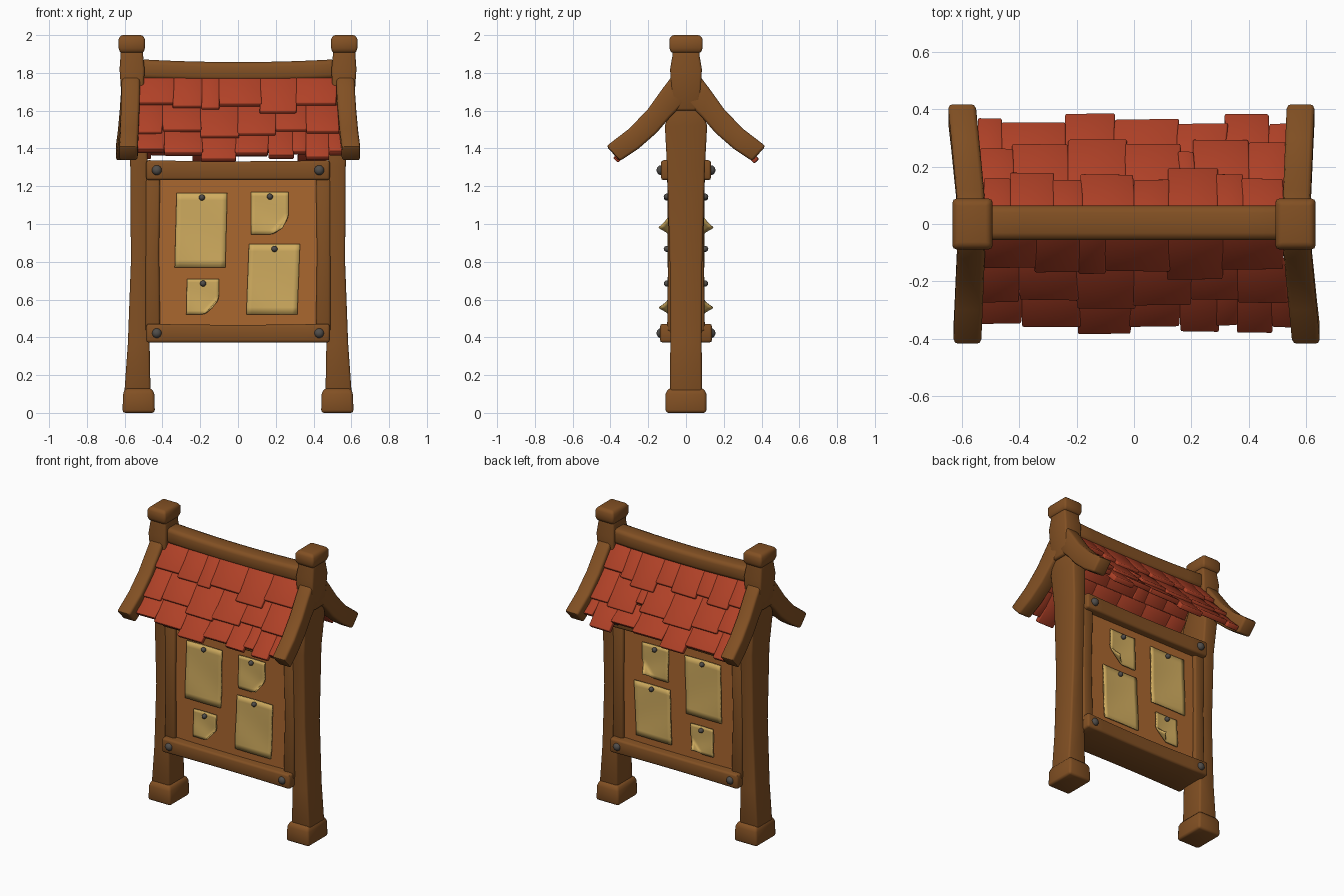
import bpy, bmesh, math, random
from mathutils import Vector, Matrix

random.seed(4)
cube = bpy.data.objects.get("Cube")
if cube:
    bpy.data.objects.remove(cube, do_unlink=True)


def material(name, rgb):
    lin = [((c / 255 + 0.055) / 1.055) ** 2.4 for c in rgb] + [1]
    m = bpy.data.materials.new(name)
    m.use_nodes = True
    m.diffuse_color = lin
    bsdf = m.node_tree.nodes["Principled BSDF"]
    bsdf.inputs["Base Color"].default_value = lin
    bsdf.inputs["Roughness"].default_value = 0.8
    return m


WOOD = material("brown wood", (130, 80, 35))
BOARD = material("orange board", (170, 103, 47))
TILE = material("red tile", (176, 65, 39))
PAPER = material("yellow paper", (208, 172, 95))
IRON = material("dark iron", (80, 77, 74))


def finish(name, bm, mat, bevel=0.0):
    """Soften hard edges, smooth-shade and link the part."""
    bmesh.ops.recalc_face_normals(bm, faces=bm.faces)
    if bevel:
        hard = [e for e in bm.edges if e.calc_face_angle(0) > math.radians(35)]
        bmesh.ops.bevel(bm, geom=hard, offset=bevel, segments=2, profile=0.5,
                        affect='EDGES', clamp_overlap=True)
    me = bpy.data.meshes.new(name)
    bm.to_mesh(me)
    bm.free()
    me.materials.append(mat)
    me.shade_smooth()
    me.set_sharp_from_angle(angle=math.radians(48))
    ob = bpy.data.objects.new(name, me)
    bpy.context.collection.objects.link(ob)
    return ob


def loft(name, rings, mat, bevel=0.012):
    """Closed solid through a row of four-cornered rings."""
    bm = bmesh.new()
    vs = [[bm.verts.new(p) for p in r] for r in rings]
    for a, b in zip(vs, vs[1:]):
        for i in range(4):
            j = (i + 1) % 4
            bm.faces.new((a[i], a[j], b[j], b[i]))
    bm.faces.new(vs[0])
    bm.faces.new(vs[-1])
    return finish(name, bm, mat, bevel)


def z_ring(z, x0, x1, hy):
    return [(x0, -hy, z), (x1, -hy, z), (x1, hy, z), (x0, hy, z)]


def x_ring(x, y0, y1, z0, z1):
    return [(x, y0, z0), (x, y1, z0), (x, y1, z1), (x, y0, z1)]


def column(name, s, sections, mat, bevel=0.012):
    return loft(name, [z_ring(z, s * a, s * b, h) for z, a, b, h in sections], mat, bevel)


def stud(name, loc, radius, depth):
    bm = bmesh.new()
    bmesh.ops.create_uvsphere(bm, u_segments=12, v_segments=8, radius=1)
    bmesh.ops.transform(bm, verts=bm.verts, matrix=Matrix.Translation(loc)
                        @ Matrix.Diagonal((radius, depth, radius, 1)))
    return finish(name, bm, IRON)


# Posts with feet, top sleeves, caps and side rails
for s, side in ((-1, "right"), (1, "left")):
    column(side + "_foot", s, [(0, .44, .612, .108), (.1, .443, .608, .108),
                               (.13, .455, .6, .095)], WOOD, .015)
    column(side + "_post", s, [(.1, .463, .602, .085), (.37, .468, .583, .083),
                               (.8, .478, .567, .086), (1.3, .478, .57, .1),
                               (1.52, .485, .587, .112), (1.66, .5, .6, .07)], WOOD)
    column(side + "_post_sleeve", s, [(1.6, .503, .612, .074), (1.82, .495, .627, .084),
                                      (1.89, .502, .622, .072), (1.93, .502, .622, .072)], WOOD)
    column(side + "_post_cap", s, [(1.905, .5, .624, .078), (1.93, .493, .632, .088),
                                   (1.98, .493, .632, .088), (2, .505, .62, .075)], WOOD)
    column(side + "_side_rail", s, [(.43, .412, .49, .1), (.85, .418, .49, .094),
                                    (1.27, .412, .49, .1)], WOOD)

# Curved rafters: upper and lower edge of each step
RAFTER = [(.03, 1.84, .01, 1.64), (.12, 1.722, .085, 1.565), (.2, 1.61, .155, 1.483),
          (.3, 1.505, .25, 1.4), (.422, 1.412, .35, 1.333)]
for s, side in ((-1, "right"), (1, "left")):
    for f, face in ((-1, "front"), (1, "back")):
        flare = .033 if s * f < 0 else .014
        rings = []
        for i, (yu, zu, yl, zl) in enumerate(RAFTER):
            xo = s * (.615 + flare * (i / 4) ** 1.5)
            xi = xo - s * .097
            rings.append([(xi, f * yl, zl), (xo, f * yl, zl), (xo, f * yu, zu), (xi, f * yu, zu)])
        loft(f"{side}_{face}_rafter", rings, WOOD, .014)

# Sagging ridge beam and the two cross bars
steps = [i / 4 for i in range(-4, 5)]
loft("ridge_beam", [x_ring(.52 * t, -.056, .064, 1.755 + .012 * t * t, 1.857 + .015 * t * t)
                    for t in steps], WOOD, .025)
for name, z0, z1, h in (("top_bar", 1.232, 1.338, .133), ("bottom_bar", .372, .472, .138)):
    loft(name, [x_ring(.486 * t, -h + .008 * (1 - t * t), h - .008 * (1 - t * t),
                       z0, z1 - .006 * (1 - t * t)) for t in steps], WOOD, .014)

# Notice panel
column("notice_panel", 1, [(.44, -.43, .43, .076), (1.26, -.43, .43, .076)], BOARD, 0)


# Roof tiles: each row lists (right end, lower edge) in hundredths, from -x to +x
ROOF = {
    -1: [[(-34, 16), (-19, 17.5), (-10, 18), (12, 17), (31, 20), (52, 16.5)],
         [(-40, 28), (-20, 27), (0, 30), (20, 29), (36, 27), (53, 28)],
         [(-39, 35.5), (-19, 36.5), (-1, 39), (16, 36.5), (29, 38), (36, 36), (48, 38.5), (55, 36.5)]],
    1: [[(-43, 16.5), (-28, 18.5), (-18, 16), (0, 18), (12, 16), (29, 20), (38, 18), (52, 16.5)],
        [(-42, 27), (-23, 28.5), (-3, 30), (16, 28.5), (21, 26), (40, 30), (53, 29)],
        [(-46, 37.5), (-24, 36), (-7, 39), (15, 37), (32, 35.5), (47, 39), (54, 35.5)]],
}


def slope(y):
    return 1.85 - 1.3 * y


for f, face in ((-1, "front"), (1, "back")):
    for r, row in enumerate(ROOF[f]):
        x0 = -.52 - .01 * r
        top = (.03, .14, .24)[r]
        drop = .012 if r == 0 else .035
        for k, (xe, ye) in enumerate(row):
            x1, y = xe / 100, ye / 100 - .004
            lift = random.uniform(-.004, .006)
            skew = random.uniform(-.006, .006)
            thick = Vector((0, -.024 * f, -.024))
            rings = []
            for yy, zz, k0 in ((top, slope(top) - drop, 0), ((top + y) / 2, slope((top + y) / 2) - drop / 2 - .006, 0),
                               (y, slope(y) + lift, skew)):
                a = Vector((x0 - .002 + k0, f * yy, zz))
                b = Vector((x1 + .002 + k0, f * (yy + k0 / 2), zz))
                rings.append([a, b, b + thick, a + thick])
            loft(f"{face}_tile_{r + 1}_{k + 1}", rings, TILE, .006)
            x0 = x1


# Paper notices with rippled sheets, some with a rolled lower corner
def notice(name, f, x0, x1, z0, z1, lean, curl):
    bm = bmesh.new()
    n = 10
    grid = []
    for j in range(n + 1):
        for i in range(n + 1):
            u, v = i / n, j / n
            x = x0 + (x1 - x0) * u - lean * (1 - v)
            z = z0 + (z1 - z0) * v
            y = .088 + .005 * math.sin(3 * u + 5 * v) * (1 - v) + .003 * (2 * u - 1) ** 2
            t = max(0, 1 - ((1 - u) + v) / .45) if curl else 0
            y += .052 * t ** 1.3
            grid.append(bm.verts.new((x - .035 * t, f * y, z + .035 * t)))
    for j in range(n):
        for i in range(n):
            a = j * (n + 1) + i
            bm.faces.new((grid[a], grid[a + 1], grid[a + n + 2], grid[a + n + 1]))
    ob = finish(name, bm, PAPER)
    mod = ob.modifiers.new("thickness", 'SOLIDIFY')
    mod.thickness = .009
    mod.offset = 0
    stud(name + "_pin", ((x0 + x1) / 2, f * .101, z1 - .025), .016, .017)


NOTICES = [("tall_notice", -.325, -.057, .77, 1.165, .01, False),
           ("small_upper_notice", .07, .268, .945, 1.17, 0, True),
           ("wide_notice", .058, .328, .522, .893, .014, False),
           ("small_lower_notice", -.27, -.1, .522, .71, .004, True)]
for f, face in ((-1, "front"), (1, "back")):
    for name, *rest in NOTICES:
        notice(f"{face}_{name}", f, *rest)
    # Bolts on the cross bars
    for s, side in ((-1, "right"), (1, "left")):
        for z, level in ((1.285, "top"), (.422, "bottom")):
            stud(f"{face}_{side}_{level}_bolt", (s * .43, f * .133, z), .026, .023)
